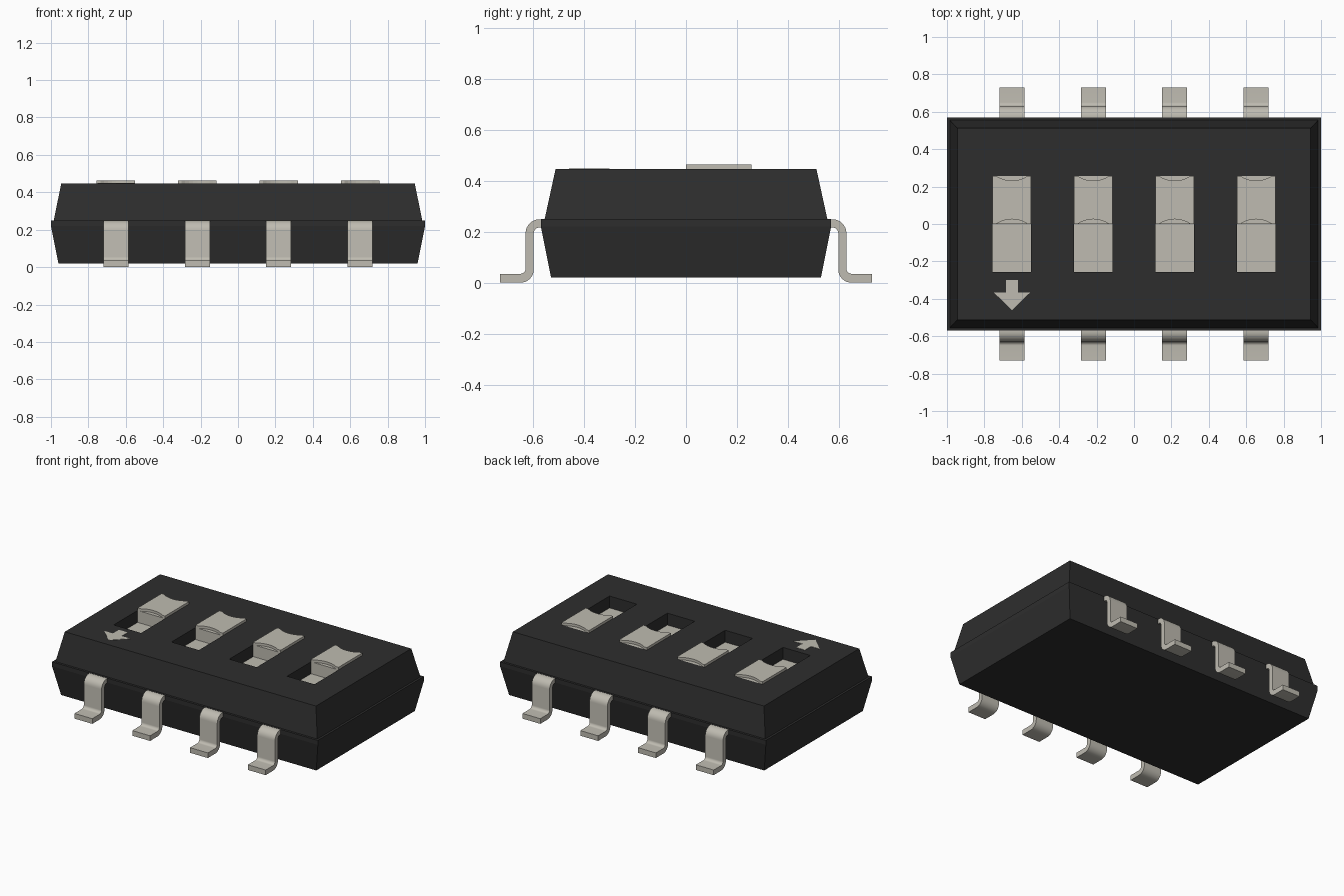
import bpy, bmesh, math
from mathutils import Vector

cube = bpy.data.objects.get("Cube")
if cube:
    bpy.data.objects.remove(cube, do_unlink=True)


def material(name, rgb):
    m = bpy.data.materials.new(name)
    m.use_nodes = True
    m.diffuse_color = (*rgb, 1)
    m.node_tree.nodes["Principled BSDF"].inputs["Base Color"].default_value = (*rgb, 1)
    return m


BLACK = material("black plastic", (0.027, 0.027, 0.027))
BEIGE = material("warm grey", (0.52, 0.50, 0.44))


def make_object(name, bm, mat):
    bmesh.ops.recalc_face_normals(bm, faces=bm.faces)
    mesh = bpy.data.meshes.new(name)
    bm.to_mesh(mesh)
    bm.free()
    mesh.materials.append(mat)
    obj = bpy.data.objects.new(name, mesh)
    bpy.context.collection.objects.link(obj)
    return obj


def extrude(bm, points, offset):
    """Closed prism from a planar outline."""
    face = bm.faces.new([bm.verts.new(p) for p in points])
    out = bmesh.ops.extrude_face_region(bm, geom=[face])["geom"]
    moved = [v for v in out if isinstance(v, bmesh.types.BMVert)]
    bmesh.ops.translate(bm, verts=moved, vec=Vector(offset))


def arc(cx, cy, r, a0, a1, n=8):
    angles = [math.radians(a0 + (a1 - a0) * i / n) for i in range(n + 1)]
    return [(cx + r * math.cos(a), cy + r * math.sin(a)) for a in angles]


def activate(obj):
    bpy.ops.object.select_all(action='DESELECT')
    obj.select_set(True)
    bpy.context.view_layer.objects.active = obj


columns = [(i - 1.5) * 0.435 for i in range(4)]
SLOT_X, SLOT_Y = 0.103, 0.257
TOP, FLOOR = 0.447, 0.365

# Body: stacked rectangles give the two tapers and the parting ledge
bm = bmesh.new()
rings = []
for hx, hy, z in [(0.96, 0.53, 0.02), (1.0, 0.57, 0.22), (1.0, 0.57, 0.25),
                  (0.985, 0.555, 0.25), (0.945, 0.512, TOP)]:
    rings.append([bm.verts.new((sx * hx, sy * hy, z))
                  for sx, sy in ((-1, -1), (1, -1), (1, 1), (-1, 1))])
for low, high in zip(rings, rings[1:]):
    for i in range(4):
        j = (i + 1) % 4
        bm.faces.new((low[i], low[j], high[j], high[i]))
bm.faces.new(rings[0][::-1])
bm.faces.new(rings[-1])
body = make_object("body", bm, BLACK)

# Slots cut into the top of the body
bm = bmesh.new()
for x in columns:
    extrude(bm, [(x + sx * SLOT_X, sy * SLOT_Y, FLOOR)
                 for sx, sy in ((-1, -1), (1, -1), (1, 1), (-1, 1))], (0, 0, 0.2))
cutter = make_object("slot_cutter", bm, BLACK)
cutter.hide_render = True
cut = body.modifiers.new("slots", 'BOOLEAN')
cut.operation, cut.solver, cut.object = 'DIFFERENCE', 'EXACT', cutter
activate(body)
bpy.ops.object.modifier_apply(modifier=cut.name)
bpy.data.objects.remove(cutter, do_unlink=True)

# Sliders: slot floor with raised block, and a cap with hollowed ends
radius, half_angle = 0.15, 34
sag = radius * math.cos(math.radians(half_angle))
near = arc(0, -sag, radius, 90 + half_angle, 90 - half_angle)
far = arc(0, SLOT_Y + sag, radius, -90 + half_angle, -90 - half_angle)
cap = ([(-SLOT_X, 0)] + near + [(SLOT_X, 0), (SLOT_X, SLOT_Y)]
       + far + [(-SLOT_X, SLOT_Y)])
side = [(-SLOT_Y, FLOOR - 0.02), (SLOT_Y, FLOOR - 0.02), (SLOT_Y, TOP),
        (0, TOP), (0, FLOOR + 0.001), (-SLOT_Y, FLOOR + 0.001)]
for n, x in enumerate(columns, 1):
    bm = bmesh.new()
    extrude(bm, [(x - SLOT_X, y, z) for y, z in side], (2 * SLOT_X, 0, 0))
    extrude(bm, [(x + px, py, TOP) for px, py in cap], (0, 0, 0.017))
    make_object(f"slider_{n}", bm, BEIGE)

# Pins: bent strip profile, extruded across its width, on both long sides
profile = ([(0.5, 0.249)] + arc(0.575, 0.194, 0.055, 90, 0)
           + arc(0.65, 0.055, 0.02, 180, 270) + [(0.73, 0.035), (0.73, 0)]
           + arc(0.65, 0.052, 0.052, 270, 180)
           + arc(0.575, 0.194, 0.023, 0, 90) + [(0.5, 0.217)])
for label, sign in (("front", -1), ("back", 1)):
    for n, x in enumerate(columns, 1):
        bm = bmesh.new()
        extrude(bm, [(x - 0.067, sign * y, z) for y, z in profile], (0.134, 0, 0))
        pin = make_object(f"{label}_pin_{n}", bm, BEIGE)
        activate(pin)
        bpy.ops.object.shade_smooth_by_angle(angle=math.radians(30))

# Direction arrow in front of the first slot
bm = bmesh.new()
half = [(0.033, -0.3), (0.033, -0.365), (0.098, -0.365), (0, -0.46)]
outline = half + [(-x, y) for x, y in half[-2::-1]]
extrude(bm, [(columns[0] + x, y, TOP - 0.001) for x, y in outline], (0, 0, 0.003))
make_object("arrow_mark", bm, BEIGE)
